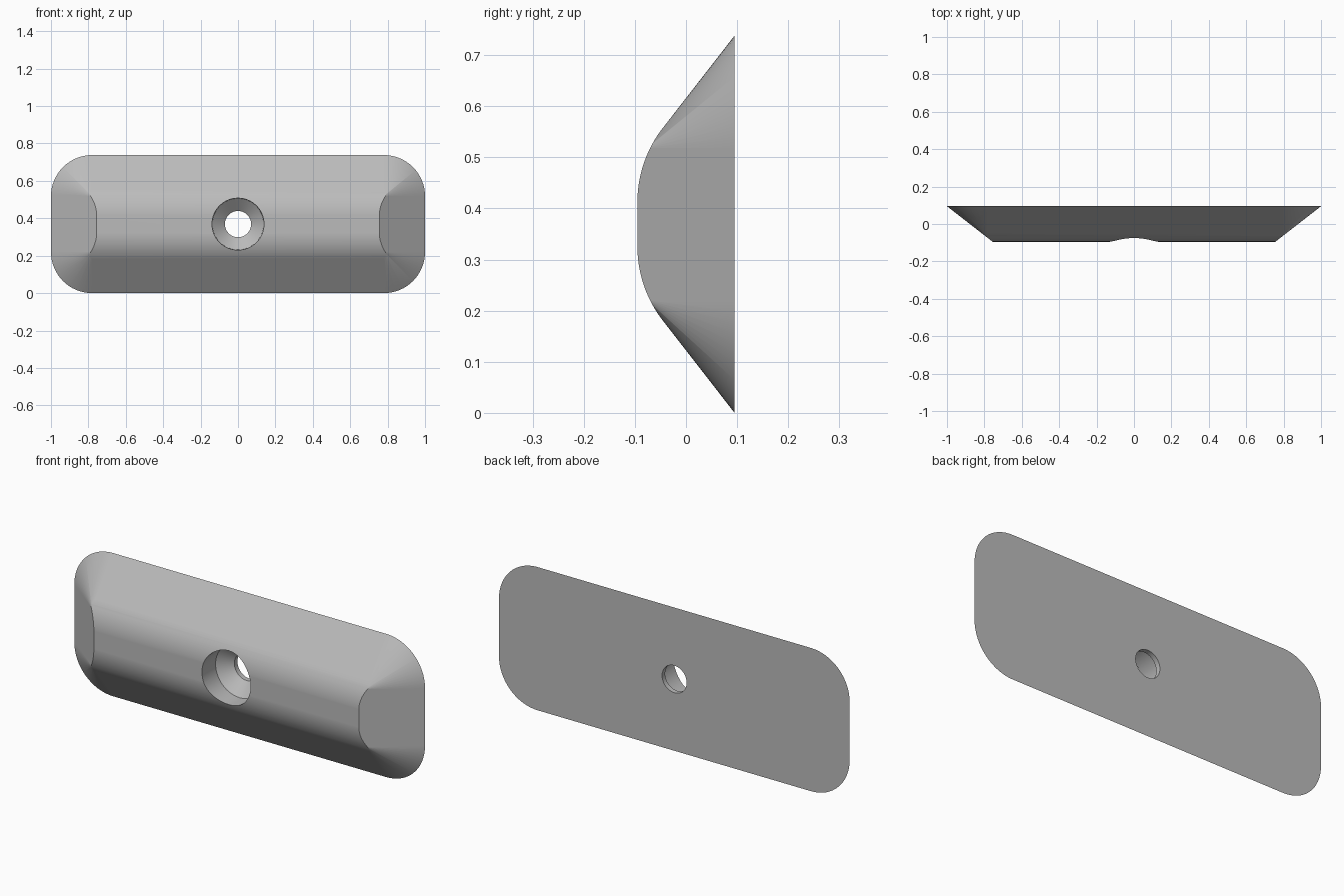
import bpy, bmesh, math
from mathutils import Vector

old = bpy.data.objects.get("Cube")
if old:
    bpy.data.objects.remove(old, do_unlink=True)

BACK, FRONT = 0.095, -0.095
HALF_X, HALF_Z, MID_Z = 1.0, 0.369, 0.369
CORNER = 0.22                     # outline corner radius
DRAFT = 1.287                     # inset per unit of depth
ROUND = 0.236                     # radius of the rounded long edges
STEPS = 16

grey = bpy.data.materials.new("plain_grey")
grey.use_nodes = True
grey.diffuse_color = (0.5, 0.5, 0.5, 1)
grey.node_tree.nodes["Principled BSDF"].inputs["Base Color"].default_value = grey.diffuse_color


def make_object(name, bm):
    bmesh.ops.recalc_face_normals(bm, faces=bm.faces)
    mesh = bpy.data.meshes.new(name)
    bm.to_mesh(mesh)
    bm.free()
    mesh.materials.append(grey)
    obj = bpy.data.objects.new(name, mesh)
    bpy.context.collection.objects.link(obj)
    return obj


# Drafted plate: hull of the rounded outline, cone tips and inset front
bm = bmesh.new()
cx, cz = HALF_X - CORNER, HALF_Z - CORNER
inset = (BACK - FRONT) * DRAFT
for sx in (-1, 1):
    for sz in (-1, 1):
        for i in range(STEPS + 1):
            a = math.pi / 2 * i / STEPS
            bm.verts.new((sx * (cx + CORNER * math.cos(a)), BACK,
                          MID_Z + sz * (cz + CORNER * math.sin(a))))
        bm.verts.new((sx * cx, BACK - CORNER / DRAFT, MID_Z + sz * cz))
        bm.verts.new((sx * (HALF_X - inset), FRONT, MID_Z + sz * (HALF_Z - inset)))
hull = bmesh.ops.convex_hull(bm, input=bm.verts)
bmesh.ops.delete(bm, geom=[v for v in hull["geom_interior"] if v.is_valid], context='VERTS')
bmesh.ops.dissolve_limit(bm, angle_limit=0.005, verts=bm.verts, edges=bm.edges)

# Round the long front edges with a fan of tangent cuts
slope = math.atan(1 / DRAFT)
arc_z = HALF_Z - (BACK - FRONT - ROUND * (1 - math.cos(slope))) * DRAFT - ROUND * math.sin(slope)
for sz in (-1, 1):
    for i in range(STEPS):
        a = slope * (i + 0.5) / STEPS
        normal = Vector((0, -math.cos(a), sz * math.sin(a)))
        centre = Vector((0, FRONT + ROUND, MID_Z + sz * arc_z))
        bmesh.ops.bisect_plane(bm, geom=bm.verts[:] + bm.edges[:] + bm.faces[:], dist=1e-6,
                               plane_co=centre + normal * ROUND, plane_no=normal,
                               clear_outer=True)
        bmesh.ops.holes_fill(bm, edges=[e for e in bm.edges if e.is_boundary], sides=0)
plate = make_object("mounting_plate", bm)

# Countersunk screw hole, cut with a turned profile
bm = bmesh.new()
profile = [(0.141, -0.2), (0.137, 0.013), (0.07, 0.07), (0.07, 0.2)]
rings = [[bm.verts.new((r * math.cos(k * math.tau / 64), y, MID_Z + r * math.sin(k * math.tau / 64)))
          for k in range(64)] for r, y in profile]
for lower, upper in zip(rings, rings[1:]):
    for k in range(64):
        n = (k + 1) % 64
        bm.faces.new((lower[k], lower[n], upper[n], upper[k]))
bm.faces.new(rings[0])
bm.faces.new(rings[-1])
cutter = make_object("hole_cutter", bm)
cutter.hide_render = True

bpy.context.view_layer.objects.active = plate
plate.select_set(True)
cutter.select_set(False)
cut = plate.modifiers.new("screw_hole", 'BOOLEAN')
cut.operation = 'DIFFERENCE'
cut.solver = 'EXACT'
cut.object = cutter
bpy.ops.object.modifier_apply(modifier=cut.name)
bpy.data.objects.remove(cutter, do_unlink=True)

# Smooth shading with crisp rims
bpy.ops.object.shade_smooth_by_angle(angle=math.radians(25))
weighted = plate.modifiers.new("weighted_normals", 'WEIGHTED_NORMAL')
weighted.keep_sharp = True
